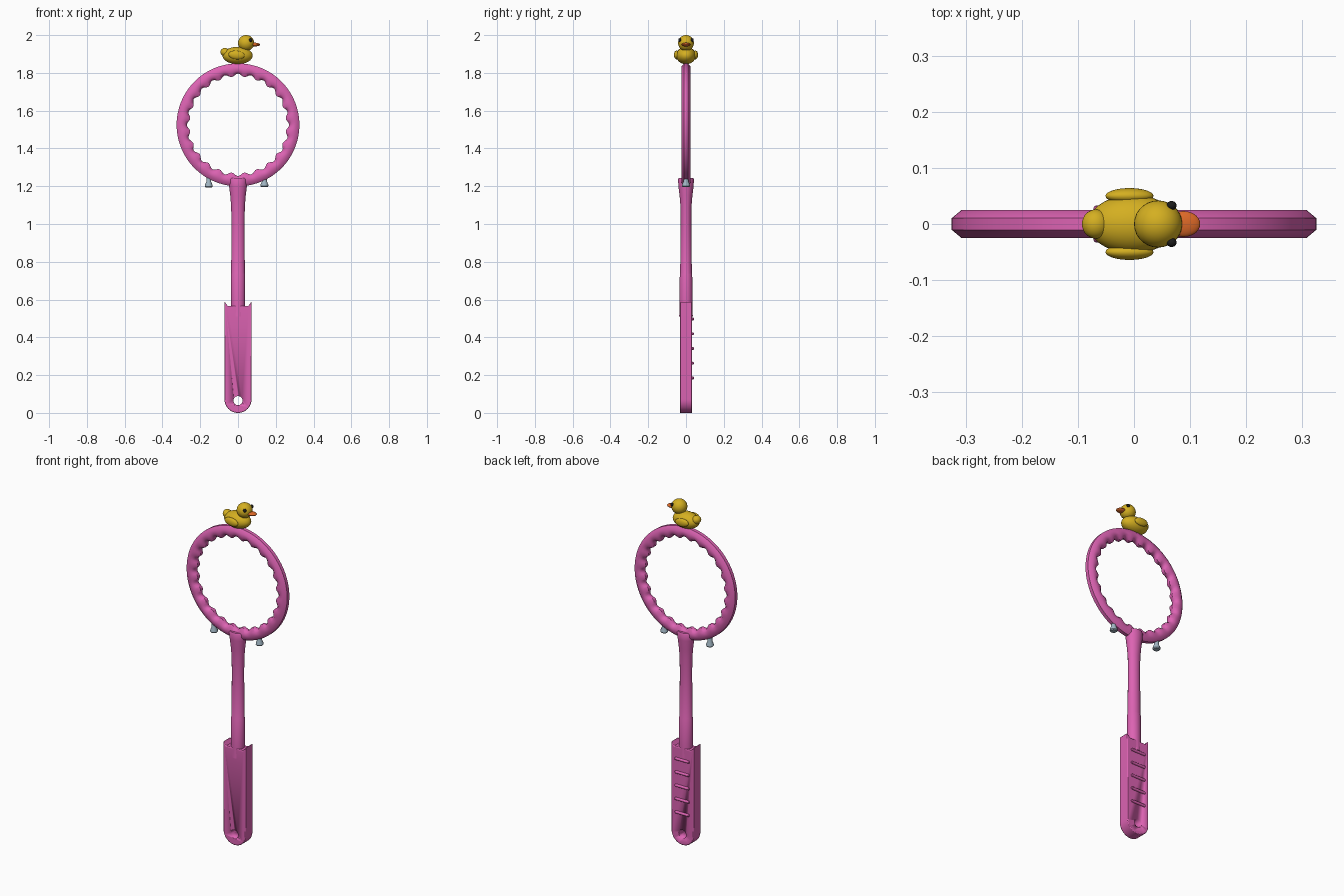
import bpy, bmesh, math
from mathutils import Vector

if "Cube" in bpy.data.objects:
    bpy.data.objects.remove(bpy.data.objects["Cube"])


def material(name, rgb):
    m = bpy.data.materials.new(name)
    m.diffuse_color = (*rgb, 1)
    m.use_nodes = True
    m.node_tree.nodes["Principled BSDF"].inputs["Base Color"].default_value = m.diffuse_color
    return m


PINK = material("pink", (0.72, 0.125, 0.45))
YELLOW = material("yellow", (0.66, 0.43, 0.015))
ORANGE = material("orange", (0.72, 0.14, 0.02))
GREY = material("blue grey", (0.36, 0.47, 0.55))
BLACK = material("black", (0.012, 0.012, 0.012))


def smooth(ob, angle=40):
    bpy.ops.object.select_all(action='DESELECT')
    ob.select_set(True)
    bpy.context.view_layer.objects.active = ob
    bpy.ops.object.shade_smooth_by_angle(angle=math.radians(angle))


def finish(bm, name, mat, angle=40):
    bmesh.ops.recalc_face_normals(bm, faces=bm.faces)
    me = bpy.data.meshes.new(name)
    bm.to_mesh(me)
    bm.free()
    ob = bpy.data.objects.new(name, me)
    bpy.context.collection.objects.link(ob)
    me.materials.append(mat)
    smooth(ob, angle)
    return ob


def skin(rings, name, mat, closed=False, angle=40):
    """Join a list of point loops into a tube, capped unless closed."""
    bm = bmesh.new()
    loops = [[bm.verts.new(p) for p in r] for r in rings]
    n = len(loops[0])
    for i in range(len(loops) if closed else len(loops) - 1):
        a, b = loops[i], loops[(i + 1) % len(loops)]
        for j in range(n):
            k = (j + 1) % n
            bm.faces.new((a[j], a[k], b[k], b[j]))
    if not closed:
        bm.faces.new(loops[0])
        bm.faces.new(loops[-1])
    return finish(bm, name, mat, angle)


def ball(name, loc, size, mat, tilt=0):
    bm = bmesh.new()
    bmesh.ops.create_uvsphere(bm, u_segments=28, v_segments=16, radius=1)
    ob = finish(bm, name, mat, 60)
    ob.location, ob.scale, ob.rotation_euler = loc, size, (0, tilt, 0)
    return ob


def ellipse(z, rx, ry, n=28, x=0):
    return [(x + rx * math.cos(math.tau * i / n), ry * math.sin(math.tau * i / n), z)
            for i in range(n)]


# Hoop with an octagonal section and a scalloped inner edge
CZ, OUT, SEG, WAVES = 1.525, 0.325, 192, 24
rings = []
for i in range(SEG):
    a = math.tau * i / SEG
    inner = 0.263 + 0.008 * math.cos(WAVES * a)
    mid = 0.295
    section = []
    for k in range(8):
        t = math.tau * (k + 0.5) / 8
        c = math.cos(t) / math.cos(math.pi / 8)
        r = mid + c * ((OUT - mid) if c > 0 else (mid - inner))
        y = 0.025 * math.sin(t) / math.cos(math.pi / 8)
        section.append((r * math.cos(a), y, CZ + r * math.sin(a)))
    rings.append(section)
skin(rings, "hoop", PINK, closed=True, angle=50)

# Shaft flaring into the hoop
shaft = [(0.51, .034, .036), (0.57, .038, .034), (0.735, .038, .033), (0.74, .036, .031),
         (1.0, .035, .028), (1.09, .036, .029), (1.15, .041, .034), (1.20, .047, .040),
         (1.235, .050, .042), (1.243, .045, .038)]
skin([ellipse(*s) for s in shaft], "shaft", PINK)

# Flat grip with rounded bottom, raised top corners and a hanging hole
W, D = 0.072, 0.033
outline = [(W * math.cos(t), W + W * math.sin(t))
           for t in [math.pi + math.pi * i / 24 for i in range(25)]]
outline += [(W, 0.59), (0.064, 0.578), (0.054, 0.566), (-0.054, 0.566), (-0.064, 0.578), (-W, 0.59)]
grip = skin([[(x, y, z) for x, z in outline] for y in (-D, D)], "grip", PINK)
bev = grip.modifiers.new("soft edges", 'BEVEL')
bev.width, bev.segments, bev.limit_method = 0.005, 2, 'ANGLE'
bev.angle_limit = math.radians(60)
cutter = skin([[(.024 * math.cos(math.tau * i / 24), y, .065 + .024 * math.sin(math.tau * i / 24))
                for i in range(24)] for y in (-0.1, 0.1)], "hole_cutter", PINK)
cutter.hide_render = True
cutter.hide_set(True)
cut = grip.modifiers.new("hole", 'BOOLEAN')
cut.object, cut.operation, cut.solver = cutter, 'DIFFERENCE', 'EXACT'

# Finger ribs across the back of the grip
for i in range(5):
    z = 0.185 + i * 0.078
    loops = [[(x, 0.035 + r * math.cos(math.tau * k / 12), z + r * math.sin(math.tau * k / 12))
              for k in range(12)]
             for x, r in ((-.047, .004), (-.043, .008), (.043, .008), (.047, .004))]
    skin(loops, "grip_rib", PINK)

# Small pegs under the hoop
for x, z in ((-0.155, 1.193), (0.14, 1.196)):
    prof = [(z, .017), (z + .005, .021), (z + .014, .020), (z + .03, .013), (z + .06, .012)]
    skin([ellipse(h, r, r, 16, x) for h, r in prof], "peg", GREY)

# Toy duck on top
ball("duck_body", (-0.002, 0, 1.892), (0.08, 0.052, 0.046), YELLOW)
ball("duck_head", (0.043, 0, 1.958), (0.043, 0.042, 0.042), YELLOW)
ball("duck_tail", (-0.068, 0, 1.909), (0.025, 0.026, 0.023), YELLOW, 0.3)
ball("duck_beak", (0.088, 0, 1.950), (0.030, 0.023, 0.010), ORANGE)
for s in (-1, 1):
    ball("duck_wing", (-0.008, s * 0.050, 1.895), (0.043, 0.014, 0.023), YELLOW, 0.1)
    ball("duck_eye", (0.067, s * 0.033, 1.974), (0.009, 0.008, 0.010), BLACK)
